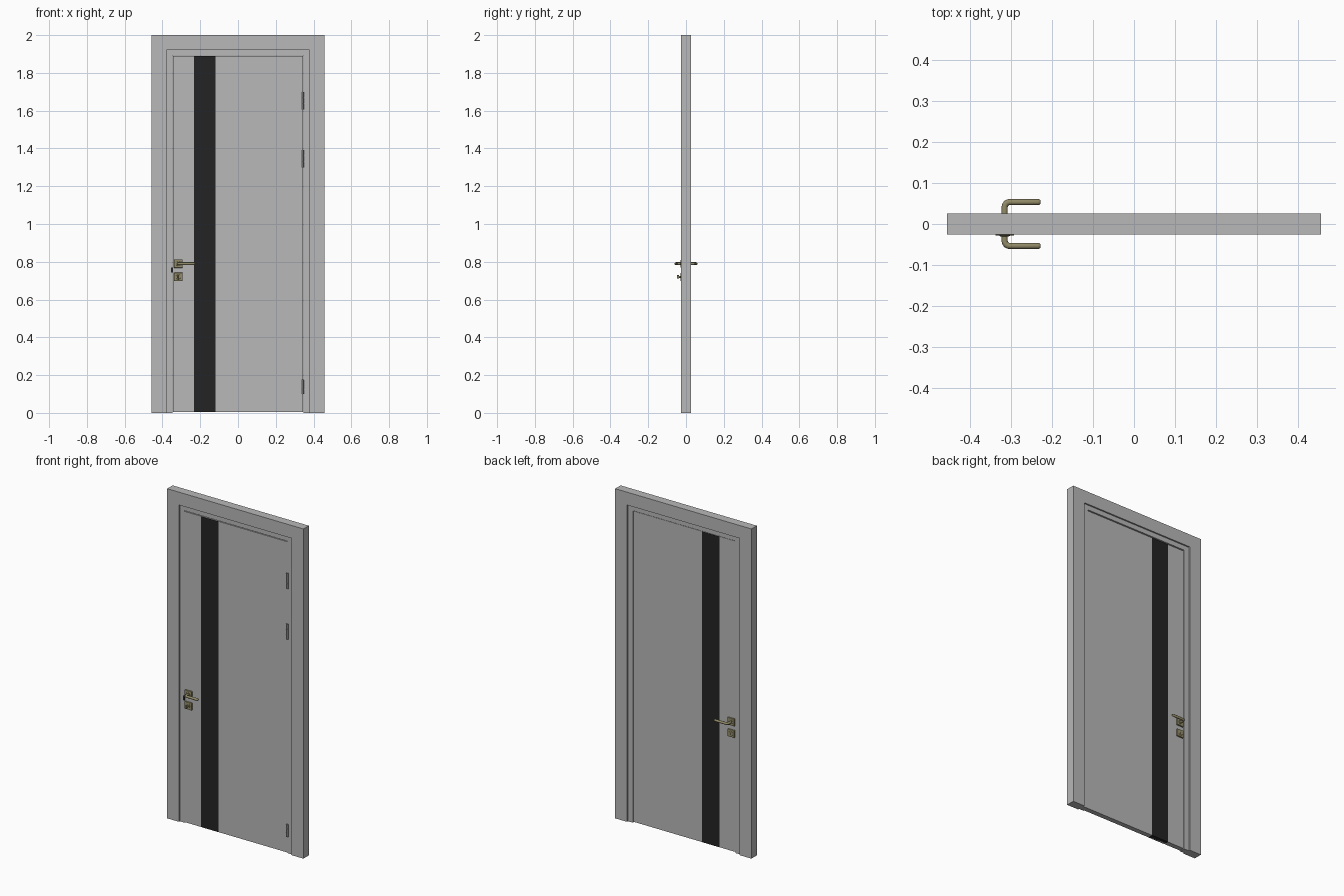
import bpy, bmesh, math
from mathutils import Matrix

if "Cube" in bpy.data.objects:
    bpy.data.objects.remove(bpy.data.objects["Cube"])


def material(name, rgb):
    m = bpy.data.materials.new(name)
    m.diffuse_color = (*rgb, 1)
    m.use_nodes = True
    m.node_tree.nodes["Principled BSDF"].inputs["Base Color"].default_value = m.diffuse_color
    return m


GREY = material("door_grey", (0.48, 0.48, 0.48))
BLACK = material("black_glass", (0.017, 0.017, 0.017))
BRASS = material("aged_brass", (0.29, 0.26, 0.14))
STEEL = material("hinge_steel", (0.27, 0.27, 0.27))


def finish(name, bm, mat, bevel=0.0, smooth=False):
    mesh = bpy.data.meshes.new(name)
    bm.to_mesh(mesh)
    bm.free()
    mesh.materials.append(mat)
    ob = bpy.data.objects.new(name, mesh)
    bpy.context.collection.objects.link(ob)
    if bevel:
        mod = ob.modifiers.new("bevel", 'BEVEL')
        mod.width, mod.segments = bevel, 2
    if smooth:
        bpy.ops.object.select_all(action='DESELECT')
        ob.select_set(True)
        bpy.context.view_layer.objects.active = ob
        bpy.ops.object.shade_smooth_by_angle(angle=math.radians(40))
    return ob


def box(name, x0, x1, y0, y1, z0, z1, mat, bevel=0.0):
    bm = bmesh.new()
    bmesh.ops.create_cube(bm, size=1, matrix=Matrix.Translation(
        ((x0 + x1) / 2, (y0 + y1) / 2, (z0 + z1) / 2))
        @ Matrix.Diagonal((x1 - x0, y1 - y0, z1 - z0, 1)))
    return finish(name, bm, mat, bevel)


def cylinder(name, centre, radius, length, axis, mat, bevel=0.0):
    bm = bmesh.new()
    turn = Matrix.Rotation(math.pi / 2, 4, 'X') if axis == 'Y' else Matrix.Identity(4)
    bmesh.ops.create_cone(bm, cap_ends=True, segments=24, radius1=radius, radius2=radius,
                          depth=length, matrix=Matrix.Translation(centre) @ turn)
    return finish(name, bm, mat, bevel, True)


def portal(name, outer, inner, top_out, top_in, y0, y1):
    """Upside-down U profile extruded along y."""
    pts = [(-outer, 0), (-outer, top_out), (outer, top_out), (outer, 0),
           (inner, 0), (inner, top_in), (-inner, top_in), (-inner, 0)]
    bm = bmesh.new()
    face = bm.faces.new([bm.verts.new((x, y0, z)) for x, z in pts])
    new = bmesh.ops.extrude_face_region(bm, geom=[face])["geom"]
    bmesh.ops.translate(bm, vec=(0, y1 - y0, 0),
                        verts=[v for v in new if isinstance(v, bmesh.types.BMVert)])
    bmesh.ops.recalc_face_normals(bm, faces=bm.faces)
    return finish(name, bm, GREY)


# Frame: outer casing and recessed jamb lining
portal("casing", 0.457, 0.378, 2.0, 1.922, -0.026, 0.026)
portal("jamb_lining", 0.378, 0.3455, 1.922, 1.893, -0.018, 0.017)

# Door leaf with a dark vertical panel on both sides
FRONT, BACK = -0.018, 0.012
box("door_leaf", -0.345, 0.345, FRONT, BACK, 0.004, 1.889, GREY)
box("glass_strip", -0.234, -0.118, FRONT - 0.001, BACK + 0.001, 0.004, 1.8885, BLACK)


# Lever handle: a bent round bar swept along a rounded corner
def lever(name, side, face_y):
    x, r, bend, reach = -0.316, 0.0075, 0.012, 0.0535
    pts = [(x, face_y)]
    for i in range(7):
        a = i / 6 * math.pi / 2
        pts.append((x + bend - bend * math.cos(a), side * (reach - bend + bend * math.sin(a))))
    pts.append((-0.234, side * reach))
    cu = bpy.data.curves.new(name, 'CURVE')
    cu.dimensions = '3D'
    cu.bevel_depth, cu.bevel_resolution, cu.use_fill_caps = r, 4, True
    sp = cu.splines.new('POLY')
    # two shrinking points round off the free end
    tip = [(-0.230, 0.8), (-0.228, 0.45)]
    sp.points.add(len(pts) + len(tip) - 1)
    for p, (px, py) in zip(sp.points, pts):
        p.co = (px, py, 0.79, 1)
    for p, (px, rad) in zip(sp.points[len(pts):], tip):
        p.co = (px, side * reach, 0.79, 1)
        p.radius = rad
    cu.materials.append(BRASS)
    ob = bpy.data.objects.new(name, cu)
    bpy.context.collection.objects.link(ob)
    bpy.ops.object.select_all(action='DESELECT')
    ob.select_set(True)
    bpy.context.view_layer.objects.active = ob
    bpy.ops.object.convert(target='MESH')
    bpy.ops.object.shade_smooth_by_angle(angle=math.radians(45))


for side, label, face_y in ((-1, "front", FRONT), (1, "back", BACK)):
    lever(label + "_lever", side, face_y)
    y0, y1 = sorted((face_y, face_y + side * 0.010))
    for part, z in (("handle_rosette", 0.79), ("lock_rosette", 0.72)):
        box(f"{label}_{part}", -0.339, -0.293, y0, y1, z - 0.022, z + 0.022, BRASS, 0.002)
    cylinder(label + "_lever_collar", (-0.316, face_y + side * 0.006, 0.79),
             0.012, 0.012, 'Y', BRASS, 0.001)
    cylinder(label + "_lock_collar", (-0.316, face_y + side * 0.0055, 0.72),
             0.013, 0.011, 'Y', BRASS, 0.001)

# Thumb turn on the front, key slot on the back
cylinder("thumb_turn_stem", (-0.316, -0.034, 0.72), 0.005, 0.014, 'Y', BRASS)
box("thumb_turn", -0.319, -0.313, -0.048, -0.036, 0.711, 0.729, BRASS, 0.002)
box("key_slot", -0.3175, -0.3145, 0.022, 0.0235, 0.713, 0.727, BLACK)

# Latch at the leaf edge
box("latch_bolt", -0.355, -0.344, -0.0195, 0.004, 0.742, 0.770, BLACK)

# Hinges: knuckles with slim plates and a pin
for n, (z, half) in enumerate(((1.653, 0.047), (1.345, 0.047), (0.138, 0.038))):
    x = 0.3435
    box(f"hinge_plate_{n}", x - 0.007, x + 0.007, FRONT - 0.0015, FRONT + 0.001,
        z - half, z + half, STEEL)
    for k in (-1, 0, 1):
        cylinder(f"hinge_knuckle_{n}_{k + 1}", (x, FRONT - 0.002, z + k * half * 0.667),
                 0.0055, half * 0.63, 'Z', STEEL)
    cylinder(f"hinge_pin_{n}", (x, FRONT - 0.002, z), 0.004, half * 2, 'Z', STEEL)
